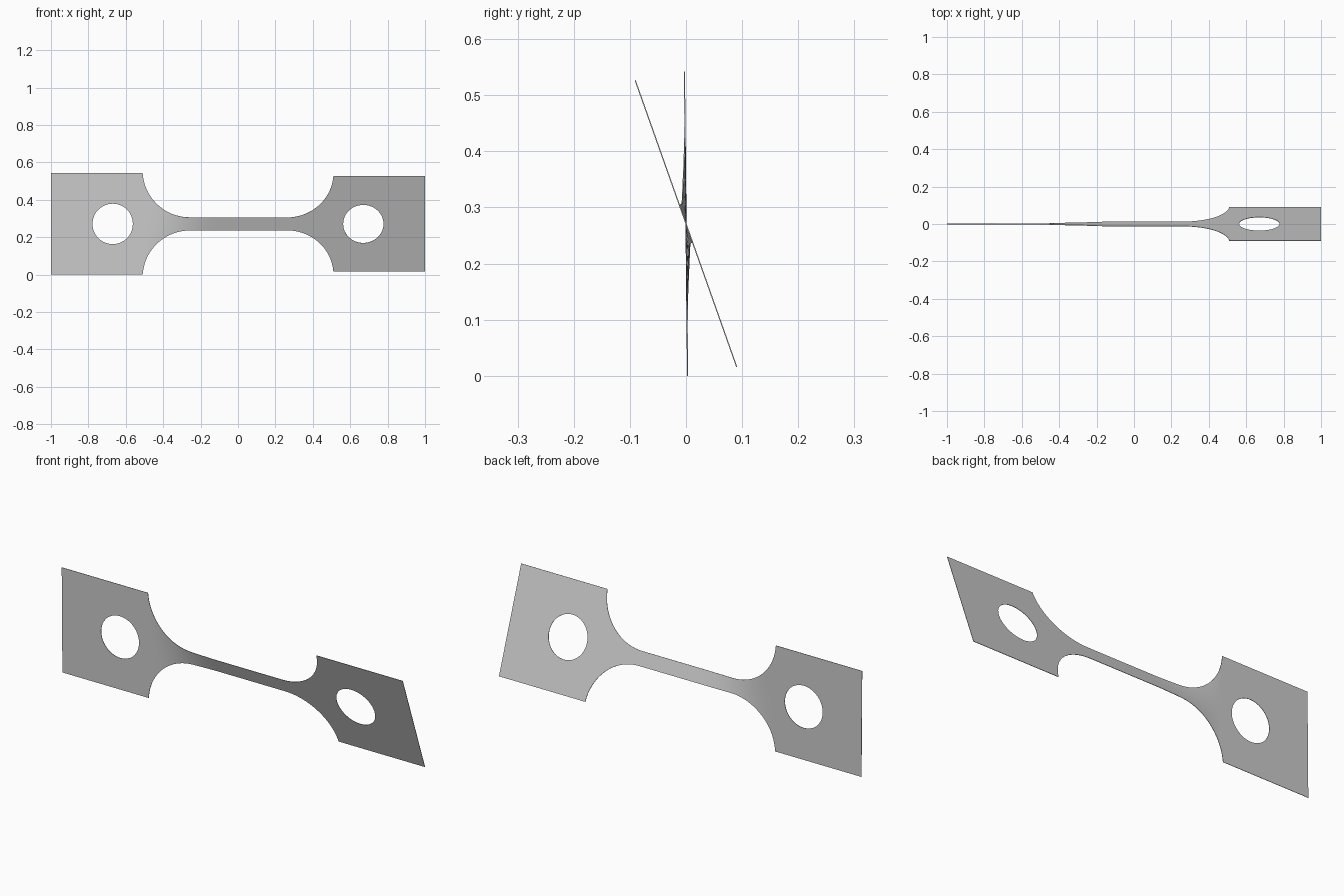
import bpy, bmesh, math

cube = bpy.data.objects.get("Cube")
if cube:
    bpy.data.objects.remove(cube, do_unlink=True)

HALF = 0.271        # half height of the grips
NECK = 0.036        # half height of the neck
SHOULDER = 0.51     # where grip meets fillet
FILLET = 0.25       # fillet radius
FILLET_X = 0.26     # fillet centre
HOLE_X, HOLE_R = 0.67, 0.108
ROWS = 16


def half_height(x):
    d = max(abs(x) - FILLET_X, 0)
    return min(HALF, NECK + FILLET - math.sqrt(max(FILLET ** 2 - d * d, 0)))


def twist(x):
    t = min(max((x + 0.5) / 0.4, 0), 1)
    return math.radians(0.6 + 18.9 * t * t * (3 - 2 * t))


def lerp(a, b, t):
    return a + (b - a) * t


bm = bmesh.new()

# Grips: a rectangular border bridged to a round hole
for side in (-1, 1):
    corners = [(SHOULDER, -HALF), (1, -HALF), (1, HALF), (SHOULDER, HALF)]
    outer, inner = [], []
    for i in range(4):
        a, b = corners[i], corners[(i + 1) % 4]
        for j in range(ROWS):
            x, z = lerp(a[0], b[0], j / ROWS), lerp(a[1], b[1], j / ROWS)
            ang = math.atan2(z, x - HOLE_X)
            outer.append(bm.verts.new((side * x, 0, z)))
            inner.append(bm.verts.new((side * (HOLE_X + HOLE_R * math.cos(ang)),
                                       0, HOLE_R * math.sin(ang))))
    n = len(outer)
    for i in range(n):
        k = (i + 1) % n
        bm.faces.new((outer[i], outer[k], inner[k], inner[i]))

# Neck and fillets: columns following the waisted outline
arc = [FILLET_X + (SHOULDER - FILLET_X) * math.sin(math.pi / 2 * i / 20)
       for i in range(21)]
middle = [lerp(-FILLET_X, FILLET_X, i / 24) for i in range(1, 24)]
columns = []
for x in [-a for a in reversed(arc)] + middle + arc:
    h = HALF if abs(x) > SHOULDER - 1e-6 else half_height(x)
    columns.append([bm.verts.new((x, 0, lerp(-h, h, r / ROWS)))
                    for r in range(ROWS + 1)])
for c, d in zip(columns, columns[1:]):
    for r in range(ROWS):
        bm.faces.new((c[r], d[r], d[r + 1], c[r + 1]))

bmesh.ops.remove_doubles(bm, verts=bm.verts, dist=1e-5)

# Twist the sheet about its long axis
for v in bm.verts:
    a, s = twist(v.co.x), v.co.z
    v.co.y = -s * math.sin(a)
    v.co.z = HALF + s * math.cos(a)
bmesh.ops.recalc_face_normals(bm, faces=bm.faces)

mesh = bpy.data.meshes.new("twisted_strip")
bm.to_mesh(mesh)
bm.free()
strip = bpy.data.objects.new("twisted_strip", mesh)
bpy.context.collection.objects.link(strip)

# Thin sheet metal
solid = strip.modifiers.new("thickness", 'SOLIDIFY')
solid.thickness = 0.002
solid.offset = 0

grey = bpy.data.materials.new("plain_grey")
grey.use_nodes = True
colour = (0.6, 0.6, 0.6, 1)
grey.diffuse_color = colour
grey.node_tree.nodes["Principled BSDF"].inputs["Base Color"].default_value = colour
mesh.materials.append(grey)

bpy.context.view_layer.objects.active = strip
strip.select_set(True)
bpy.ops.object.modifier_apply(modifier=solid.name)
bpy.ops.object.shade_smooth_by_angle(angle=math.radians(30))
